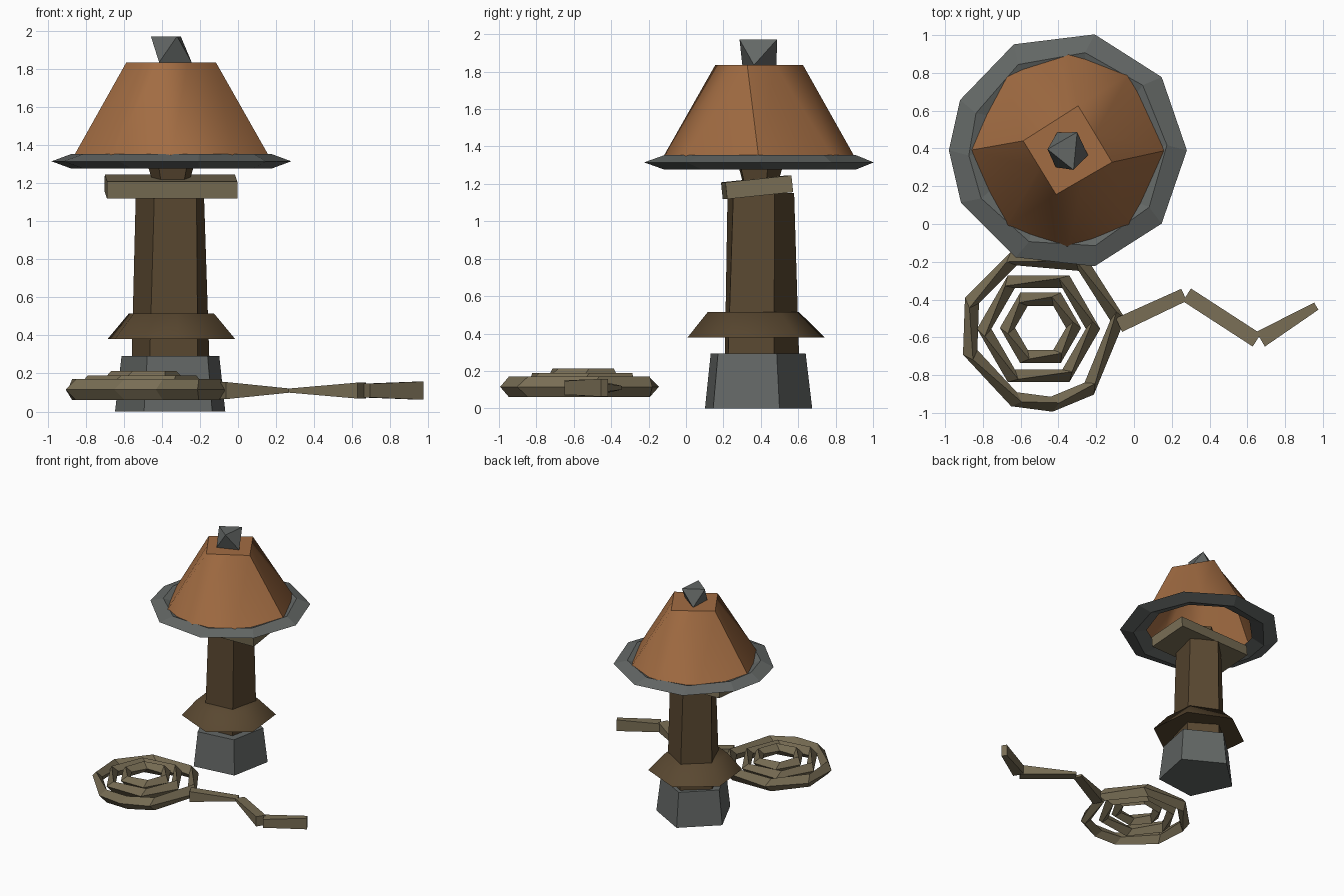
import bpy
import bmesh
from math import sin, cos, radians
from mathutils import Vector, Matrix

if "Cube" in bpy.data.objects:
    bpy.data.objects.remove(bpy.data.objects["Cube"], do_unlink=True)


def material(name, colour):
    m = bpy.data.materials.new(name)
    m.use_nodes = True
    m.diffuse_color = (*colour, 1)
    bsdf = m.node_tree.nodes["Principled BSDF"]
    bsdf.inputs["Base Color"].default_value = (*colour, 1)
    bsdf.inputs["Roughness"].default_value = 0.9
    return m


GREY = material("grey metal", (0.125, 0.136, 0.131))
ORANGE = material("burnt orange", (0.36, 0.15, 0.055))
WOOD = material("dark wood", (0.1, 0.064, 0.03))
ROPE = material("khaki rope", (0.19, 0.155, 0.09))

CENTRE = (-0.35, 0.39)
COIL = (-0.485, -0.555)


def finish(bm, name, mat, smooth=None):
    bmesh.ops.recalc_face_normals(bm, faces=bm.faces)
    mesh = bpy.data.meshes.new(name)
    bm.to_mesh(mesh)
    bm.free()
    mesh.materials.append(mat)
    ob = bpy.data.objects.new(name, mesh)
    bpy.context.collection.objects.link(ob)
    if smooth:
        bpy.ops.object.select_all(action="DESELECT")
        ob.select_set(True)
        bpy.context.view_layer.objects.active = ob
        bpy.ops.object.shade_smooth_by_angle(angle=radians(smooth))
    return ob


def ring(centre, radius, z, angles):
    return [Vector((centre[0] + radius * cos(radians(a)),
                    centre[1] + radius * sin(radians(a)), z)) for a in angles]


def polygon(sides, turn=0):
    return [turn + 360 * i / sides for i in range(sides)]


def loft(name, rings, mat, caps=(True, True), closed=False, smooth=None):
    """Skin consecutive rings of points; closed joins the last to the first."""
    bm = bmesh.new()
    rows = [[bm.verts.new(p) for p in r] for r in rings]
    n = len(rows[0])
    pairs = list(zip(rows, rows[1:]))
    if closed:
        pairs.append((rows[-1], rows[0]))
    for a, b in pairs:
        for i in range(n):
            j = (i + 1) % n
            bm.faces.new((a[i], a[j], b[j], b[i]))
    if not closed:
        if caps[0]:
            bm.faces.new(rows[0])
        if caps[1]:
            bm.faces.new(rows[-1])
    return finish(bm, name, mat, smooth)


def hoop(name, centre, radius, width, z, height, angles, mat, twist=0):
    """Ring with a diamond cross-section."""
    turned = [a + twist for a in angles]
    loft(name, [ring(centre, radius, z - height, turned),
                ring(centre, radius + width, z, angles),
                ring(centre, radius, z + height, turned),
                ring(centre, radius - width, z, angles)], mat, closed=True)


# Foot and post
foot = (-0.345, 0.37)
loft("foot", [ring(foot, 0.307, 0, polygon(5, 25)),
              ring(foot, 0.272, 0.292, polygon(5, 25))], GREY)
loft("post", [ring(CENTRE, 0.215, 0.28, polygon(5, 22)),
              ring(CENTRE, 0.19, 1.15, polygon(5, 26))], WOOD)
loft("lower_collar", [ring((-0.35, 0.375), 0.368, 0.38, polygon(6, 36)),
                      ring((-0.35, 0.36), 0.245, 0.515, polygon(6, 36))],
     WOOD, smooth=65)

# Crossbar under the shade
bm = bmesh.new()
bmesh.ops.create_cube(bm, size=1, matrix=Matrix.Translation((-0.352, 0.38, 1.182))
                      @ Matrix.Rotation(radians(2), 4, "Z")
                      @ Matrix.Rotation(radians(6), 4, "X")
                      @ Matrix.Diagonal((0.685, 0.355, 0.09, 1)))
finish(bm, "crossbar", ROPE)
loft("neck", [ring(CENTRE, 0.1, 1.2, polygon(5, 22)),
              ring(CENTRE, 0.13, 1.3, polygon(5, 22))], WOOD)

# Shade: eight-sided hem rising to a square crown, open below
hem = [0, 51, 90, 129, 180, 231, 270, 309]
rim = ring(CENTRE, 0.52, 1.33, hem)
corners = ring(CENTRE, 0.242, 1.835, [-15, 77, 168, 255])
crown = []
for i, c in enumerate(corners):
    crown += [c, (c + corners[(i + 1) % 4]) / 2]
loft("shade", [rim, crown], ORANGE, caps=(False, True), smooth=50)

# Brim
hoop("brim", CENTRE, 0.525, 0.105, 1.315, 0.039,
     [0, 38, 77, 117, 155, 180, 206, 244, 283, 322], GREY, twist=3)

# Finial
loft("finial", [ring(CENTRE, 0.11, 1.835, [-14, 121, 234]),
                ring(CENTRE, 0.108, 1.972, [63, 177, 286])], GREY)
bm = bmesh.new()
for p in ring(CENTRE, 0.11, 1.835, [-14, 121, 234]) + ring(CENTRE, 0.108, 1.972, [63, 177, 286]):
    bm.verts.new(p)
bmesh.ops.convex_hull(bm, input=bm.verts)
bpy.data.objects.remove(bpy.data.objects["finial"], do_unlink=True)
finish(bm, "finial", GREY)

# Coiled rope
hoop("outer_coil", COIL, 0.402, 0.04, 0.115, 0.055,
     [7, 58, 112, 158, 198, 248, 277, 308], ROPE, twist=6)
hoop("middle_coil", (-0.505, -0.555), 0.288, 0.038, 0.14, 0.05,
     polygon(6, 0), ROPE, twist=8)
hoop("inner_coil", (-0.495, -0.55), 0.175, 0.04, 0.165, 0.047,
     polygon(6, 0), ROPE, twist=10)


# Loose rope end: twisted bars, each end given as half width and half height
def bar(name, start, end, size_a, size_b):
    a, b = Vector((*start, 0.11)), Vector((*end, 0.11))
    side = (b - a).cross(Vector((0, 0, 1))).normalized()
    up = Vector((0, 0, 1))
    rings = [[p + side * w * s + up * h * t for s, t in ((-1, -1), (1, -1), (1, 1), (-1, 1))]
             for p, (w, h) in ((a, size_a), (b, size_b))]
    loft(name, rings, ROPE)


bar("rope_end_1", (-0.08, -0.535), (0.265, -0.375), (0.04, 0.045), (0.035, 0.01))
bar("rope_end_2", (0.28, -0.375), (0.65, -0.615), (0.04, 0.01), (0.04, 0.042))
bar("rope_end_3", (0.67, -0.61), (0.965, -0.435), (0.045, 0.036), (0.022, 0.048))
